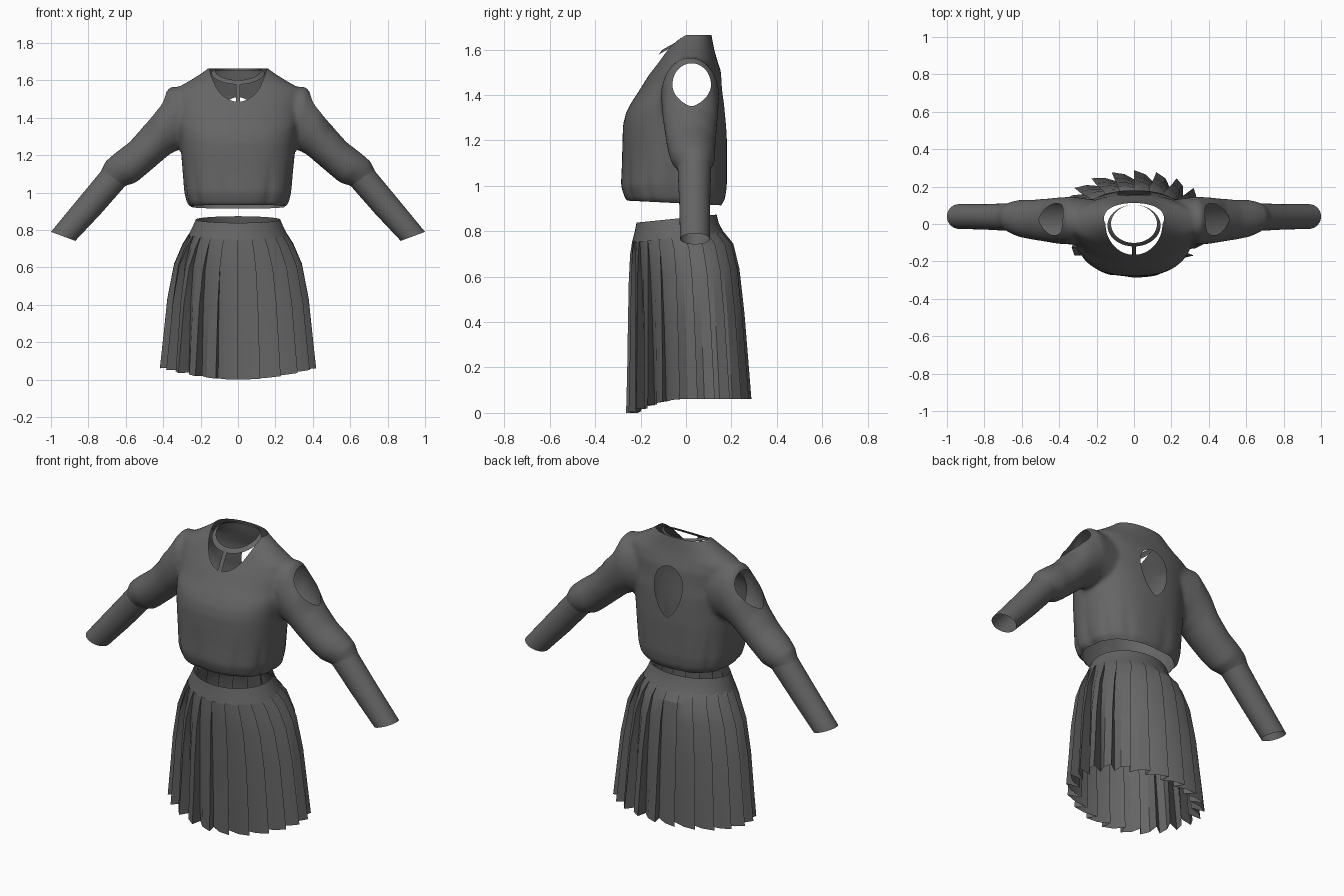
import bpy, bmesh, math

if "Cube" in bpy.data.objects:
    bpy.data.objects.remove(bpy.data.objects["Cube"])

TAU = 2 * math.pi
cloth = bpy.data.materials.new("dark_cloth")
cloth.diffuse_color = (.13, .13, .13, 1)
cloth.use_nodes = True
cloth.node_tree.nodes["Principled BSDF"].inputs["Base Color"].default_value = cloth.diffuse_color


def finish(bm, name, angle=40):
    me = bpy.data.meshes.new(name)
    bm.to_mesh(me)
    bm.free()
    me.shade_smooth()
    me.set_sharp_from_angle(angle=math.radians(angle))
    me.materials.append(cloth)
    ob = bpy.data.objects.new(name, me)
    bpy.context.collection.objects.link(ob)
    return ob


def loft(bm, rings, caps=False):
    vs = [[bm.verts.new(p) for p in r] for r in rings]
    n = len(vs[0])
    for a, b in zip(vs, vs[1:]):
        for i in range(n):
            j = (i + 1) % n
            bm.faces.new((a[i], a[j], b[j], b[i]))
    if caps:
        bm.faces.new(vs[0][::-1])
        bm.faces.new(vs[-1])


def oval(hw, yf, yb, a, p=2.0):
    """Point on an oval from half width, front y and back y."""
    c, s = math.cos(a), math.sin(a)
    x = hw * math.copysign(abs(c) ** (2 / p), c)
    y = (yf + yb) / 2 + (yb - yf) / 2 * math.copysign(abs(s) ** (2 / p), s)
    return x, y


def tube_ring(sx, ux, uz, lx, lz, yc, ry, n=40):
    """Sleeve ring from its upper point, lower point, y centre and y radius."""
    out = []
    for i in range(n):
        c, s = math.cos(TAU * i / n), math.sin(TAU * i / n)
        out.append((sx * ((ux + lx) / 2 + (ux - lx) / 2 * c), yc + ry * s,
                    (uz + lz) / 2 + (uz - lz) / 2 * c))
    return out


def cut(bm, f):
    """Trim away the surface where f < 0, with a clean edge."""
    val = {v: f(v.co) for v in bm.verts}
    new = set()
    for e in list(bm.edges):
        a, b = e.verts
        if (val[a] < 0) != (val[b] < 0):
            nv = bmesh.utils.edge_split(e, a, val[a] / (val[a] - val[b]))[1]
            new.add(nv)
    for v in new:
        val[v] = 0
    for fc in list(bm.faces):
        vs = [v for v in fc.verts if v in new]
        if len(vs) == 2:
            bmesh.utils.face_split(fc, vs[0], vs[1])
    bmesh.ops.delete(bm, geom=[fc for fc in bm.faces if any(val[v] < 0 for v in fc.verts)],
                     context='FACES')


def teardrop(u, v):
    """Rounded top, pointed bottom; negative inside."""
    return abs(u) ** (2 if v > 0 else 1.35) + v * v - 1


# Sweater body: torso and sleeves fused into one soft surface
TORSO = [(.88, .225, -.20, .14), (.915, .24, -.225, .155), (.94, .272, -.268, .172),
         (1.0, .287, -.287, .18), (1.1, .295, -.282, .18), (1.2, .303, -.28, .18),
         (1.27, .308, -.277, .177), (1.32, .314, -.265, .174), (1.36, .32, -.245, .171),
         (1.42, .33, -.206, .164), (1.5, .34, -.156, .155), (1.555, .335, -.117, .137),
         (1.6, .255, -.092, .124), (1.635, .2, -.07, .118), (1.665, .158, -.05, .112),
         (1.7, .135, -.04, .105)]
SLEEVE = [(.22, 1.56, .20, 1.24, .02, .11), (.36, 1.567, .305, 1.235, .018, .128),
          (.45, 1.46, .365, 1.205, .018, .124), (.50, 1.36, .43, 1.15, .02, .116),
          (.58, 1.27, .50, 1.09, .023, .107), (.665, 1.205, .55, 1.05, .03, .1),
          (.71, 1.165, .59, 1.04, .035, .085), (.73, 1.12, .635, 1.02, .038, .068),
          (.78, 1.05, .69, .96, .038, .062)]
bm = bmesh.new()
rings = []
for z, hw, yf, yb in TORSO:
    fold = .04 * max(0, 1 - abs(z - .96) / .22)      # gathers above the hem
    ring = []
    for i in range(120):
        a = TAU * i / 120
        k = 1 - fold * max(0, math.cos(11 * a + 1.5 * math.sin(2 * a))) ** 2
        x, y = oval(hw * k, yf * k, yb * k, a, 2.45 if z < 1.4 else 2.2)
        ring.append((x, y, z))
    rings.append(ring)
loft(bm, rings, True)
for sx in (1, -1):
    loft(bm, [tube_ring(sx, *r) for r in SLEEVE], True)
bmesh.ops.recalc_face_normals(bm, faces=bm.faces)
base = finish(bm, "body_base")
rm = base.modifiers.new("fuse", 'REMESH')
rm.mode = 'VOXEL'
rm.voxel_size = .012
sm = base.modifiers.new("soften", 'SMOOTH')
sm.factor, sm.iterations = .5, 8
dg = bpy.context.evaluated_depsgraph_get()
bm = bmesh.new()
bm.from_mesh(base.evaluated_get(dg).to_mesh())
bpy.data.objects.remove(base)

# Openings: hem, sleeve ends, neck, shoulders and back
cut(bm, lambda p: p.z - (.922 - .05 * p.y))
cut(bm, lambda p: (.69 - abs(p.x)) * .64 + (p.z - 1.05) * .77)
cut(bm, lambda p: 1.664 - p.z)
cut(bm, lambda p: 1 if p.z < 1.42 else
    (p.x / .152) ** 2 + (p.y / (.165 if p.y < 0 else .1)) ** 2 - 1)
cut(bm, lambda p: 1 if abs(p.x) < .3 else
    teardrop((p.y - .025) / .085, (p.z - 1.445) / .095))
cut(bm, lambda p: 1 if p.y < .05 else
    teardrop(p.x / .09, (p.z - 1.41) / (.1 if p.z > 1.41 else .19)))
finish(bm, "sweater_body", 60)

# Cuffs
for sx, side in ((1, "left"), (-1, "right")):
    bm = bmesh.new()
    loft(bm, [tube_ring(sx, *r) for r in
              [(.695, 1.165, .59, 1.05, .037, .076), (.715, 1.135, .612, 1.025, .037, .074),
               (.85, .972, .735, .885, .038, .068), (1.0, .79, .87, .742, .04, .066)]])
    bmesh.ops.recalc_face_normals(bm, faces=bm.faces)
    finish(bm, side + "_cuff")


# Collar band, dipping to the front
def collar_ring(rx, ry, dz):
    out = []
    for i in range(64):
        x, y = oval(rx, -ry, .102, TAU * i / 64)
        out.append((x, y, 1.66 + dz - .068 * max(0, (.03 - y) / .14) ** 1.2))
    return out


bm = bmesh.new()
loft(bm, [collar_ring(.142, .12, -.008), collar_ring(.131, .109, .001), collar_ring(.123, .101, .004)])
finish(bm, "collar_band")

# Centre strap from the collar to the neckline
bm = bmesh.new()
rows = [[bm.verts.new((x, y, z)) for x in (-.012, .012)]
        for y, z in ((-.112, 1.594), (-.135, 1.553), (-.155, 1.515), (-.172, 1.478))]
for a, b in zip(rows, rows[1:]):
    bm.faces.new((a[0], b[0], b[1], a[1]))
finish(bm, "neck_strap")

# Skirt waistband
bm = bmesh.new()
rings = []
for z, hw, yf, yb in ((.86, .226, -.218, .135), (.82, .243, -.226, .145), (.775, .265, -.238, .168)):
    pts = [oval(hw, yf, yb, TAU * i / 72) for i in range(72)]
    rings.append([(x, y, z + .1 * y) for x, y in pts])
loft(bm, rings)
finish(bm, "skirt_waistband")

# Knife-pleated skirt
PLEATS = 22
SKIRT = [(0, .262, -.236, .163, .03), (.08, .298, -.246, .208, .07), (.23, .345, -.252, .235, .11),
         (.49, .382, -.256, .257, .15), (.75, .402, -.259, .273, .175), (1, .422, -.264, .288, .2)]
bm = bmesh.new()
rings = []
for s, hw, yf, yb, depth in SKIRT:
    ring = []
    for i in range(PLEATS):
        for t, k in ((0, 0), (.55, .35), (1.12, 1)):
            a = -TAU * (i + t + .5) / PLEATS
            x, y = oval(hw, yf, yb, a)
            q = 1 - k * depth
            yc = (yf + yb) / 2
            x, y = x * q, yc + (y - yc) * q
            top = .785 + .1 * y
            hem = .062 * (1 - max(0, -math.sin(a)) ** 2)
            ring.append((x, y, top + (hem - top) * s))
    rings.append(ring)
loft(bm, rings)
bmesh.ops.recalc_face_normals(bm, faces=bm.faces)
finish(bm, "pleated_skirt", 25)
